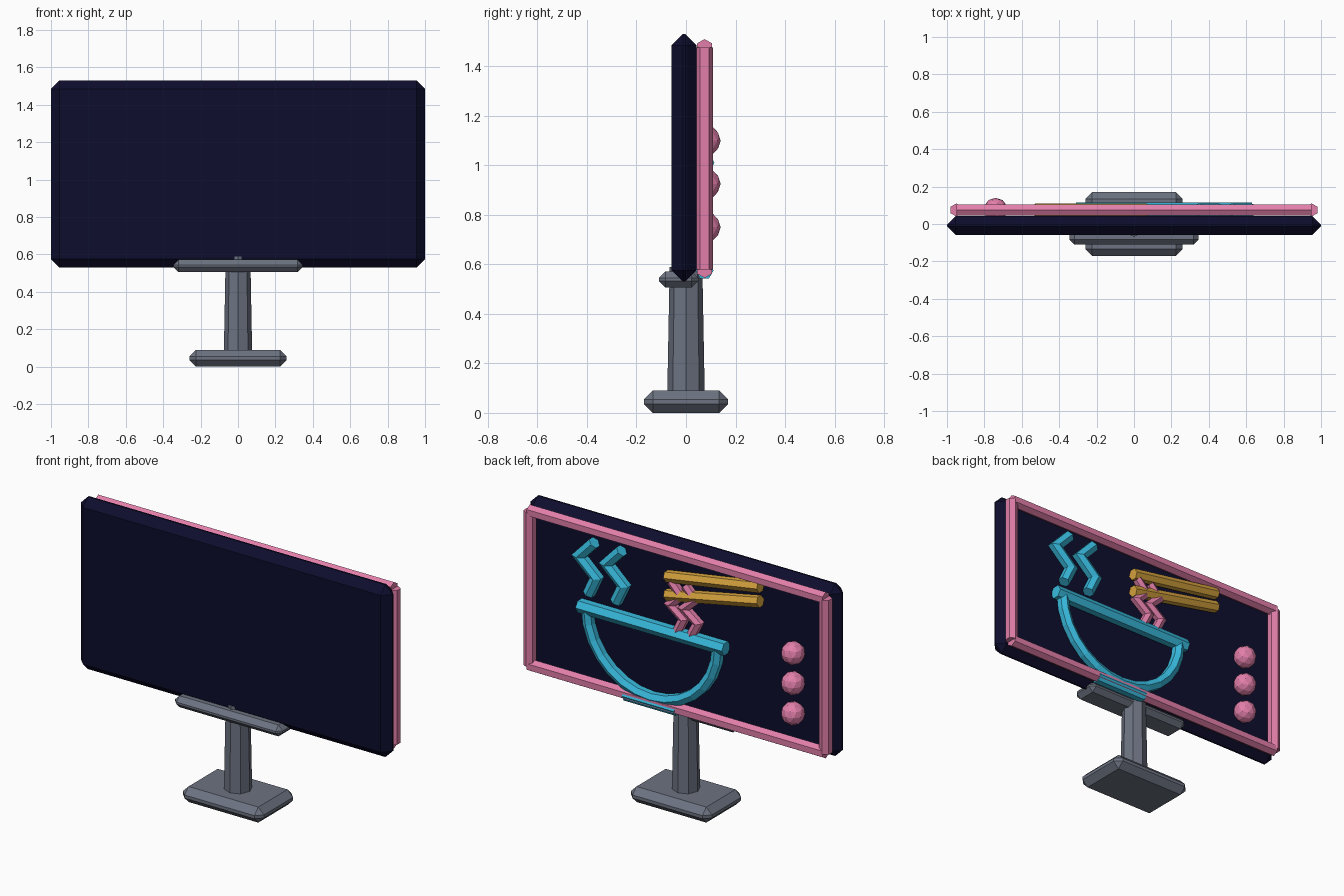
import bpy, bmesh, math
from mathutils import Vector

if "Cube" in bpy.data.objects:
    bpy.data.objects.remove(bpy.data.objects["Cube"], do_unlink=True)

TUBE_Y = 0.075   # depth plane of all the tubes


def material(name, rgb):
    m = bpy.data.materials.new(name)
    m.use_nodes = True
    m.diffuse_color = (*rgb, 1)
    m.node_tree.nodes["Principled BSDF"].inputs["Base Color"].default_value = (*rgb, 1)
    return m


navy = material("navy", (0.004, 0.004, 0.027))
grey = material("grey", (0.15, 0.17, 0.22))
pink = material("pink", (0.76, 0.21, 0.40))
cyan = material("cyan", (0.04, 0.50, 0.74))
gold = material("gold", (0.70, 0.38, 0.05))


def finish(name, bm, mat):
    bmesh.ops.recalc_face_normals(bm, faces=bm.faces)
    me = bpy.data.meshes.new(name)
    bm.to_mesh(me)
    bm.free()
    me.materials.append(mat)
    ob = bpy.data.objects.new(name, me)
    bpy.context.collection.objects.link(ob)
    return ob


def chamfered_box(name, centre, size, chamfer, mat):
    bm = bmesh.new()
    bmesh.ops.create_cube(bm, size=1)
    for v in bm.verts:
        v.co = Vector(centre) + Vector([a * b for a, b in zip(v.co, size)])
    bmesh.ops.bevel(bm, geom=bm.edges[:], offset=chamfer, segments=1, affect='EDGES')
    return finish(name, bm, mat)


def tube(name, path, r, mat, point_out=True, sides=6):
    """Sweep a polygon along an (x, z) path with mitred bends."""
    bm = bmesh.new()
    pts = [Vector(p) for p in path]
    phase = math.pi / sides if point_out else 0
    rings = []
    for i, p in enumerate(pts):
        d_in = (p - pts[i - 1]).normalized() if i else (pts[1] - p).normalized()
        d_out = (pts[i + 1] - p).normalized() if i < len(pts) - 1 else d_in
        t = (d_in + d_out).normalized()
        side = Vector((-t.y, t.x)) / max(t.dot(d_in), 0.5)
        ring = []
        for k in range(sides):
            a = math.tau * k / sides + phase
            q = p + side * r * math.cos(a)
            ring.append(bm.verts.new((q.x, TUBE_Y + r * math.sin(a), q.y)))
        rings.append(ring)
    for a, b in zip(rings, rings[1:]):
        for k in range(sides):
            j = (k + 1) % sides
            bm.faces.new((a[k], a[j], b[j], b[k]))
    bm.faces.new(rings[0])
    bm.faces.new(rings[-1])
    return finish(name, bm, mat)


# Stand
chamfered_box("base", (0, 0, 0.045), (0.52, 0.34, 0.09), 0.036, grey)
chamfered_box("tray", (0, -0.03, 0.539), (0.69, 0.16, 0.066), 0.027, grey)
bm = bmesh.new()
bmesh.ops.create_cone(bm, cap_ends=True, segments=8, radius1=0.076, radius2=0.066, depth=0.53)
bmesh.ops.translate(bm, vec=(0, 0, 0.325), verts=bm.verts)
finish("pole", bm, grey)

# Sign panel
chamfered_box("sign_panel", (0, -0.008, 1.03), (2, 0.1, 1), 0.045, navy)

# Tube frame on the back
for label, z in (("top", 1.475), ("bottom", 0.58)):
    tube("frame_" + label, [(-0.95, z), (0.95, z)], 0.035, pink, point_out=False)
for label, x in (("left", 0.95), ("right", -0.95)):
    tube("frame_" + label, [(x, 0.58), (x, 1.475)], 0.035, pink)

# Bowl outline
tube("bowl_rim", [(-0.31, 1.01), (0.63, 1.01)], 0.04, cyan)
arc = [math.pi * (1 + i / 14) for i in range(15)]
tube("bowl_curve", [(0.16 + 0.42 * math.cos(a), 1.01 + 0.41 * math.sin(a)) for a in arc], 0.034, cyan)
tube("bowl_foot", [(0.0, 0.575), (0.335, 0.575)], 0.036, cyan)

# Steam and noodles, each a repeated zigzag
steam = [(0.535, 1.40), (0.63, 1.30), (0.52, 1.20), (0.57, 1.095)]
for i in range(2):
    tube(f"steam_{i + 1}", [(x - 0.175 * i, z) for x, z in steam], 0.034, cyan)
noodle = [(0.04, 1.31), (-0.025, 1.24), (0.045, 1.175), (-0.04, 1.11), (0.0, 1.03)]
for i in range(2):
    tube(f"noodle_{i + 1}", [(x - 0.09 * i, z) for x, z in noodle], 0.028, pink)

# Chopsticks
tube("chopstick_upper", [(0.07, 1.33), (-0.53, 1.428)], 0.034, gold)
tube("chopstick_lower", [(0.07, 1.222), (-0.53, 1.343)], 0.034, gold)

# Round lamps
for i, z in enumerate((1.1, 0.925, 0.75)):
    bm = bmesh.new()
    bmesh.ops.create_icosphere(bm, subdivisions=2, radius=0.065)
    bmesh.ops.translate(bm, vec=(-0.74, TUBE_Y, z), verts=bm.verts)
    finish(f"lamp_{i + 1}", bm, pink)
